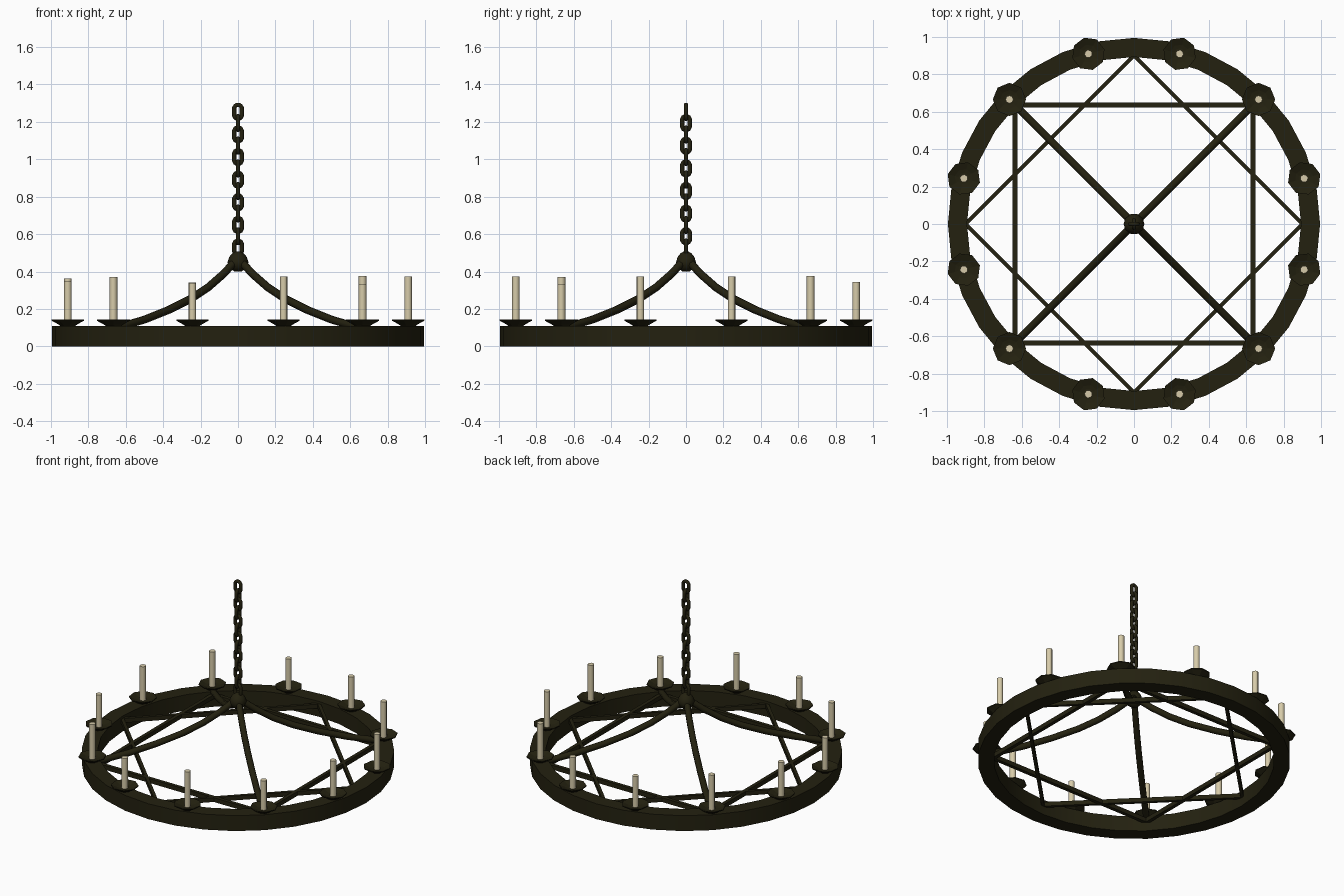
import bpy, bmesh, math
from mathutils import Vector, Matrix

if "Cube" in bpy.data.objects:
    bpy.data.objects.remove(bpy.data.objects["Cube"])


def material(name, rgb):
    m = bpy.data.materials.new(name)
    m.diffuse_color = (*rgb, 1)
    m.use_nodes = True
    m.node_tree.nodes["Principled BSDF"].inputs["Base Color"].default_value = m.diffuse_color
    return m


IRON = material("dark_iron", (0.017, 0.015, 0.005))
WAX = material("cream_wax", (0.68, 0.60, 0.40))


def finish(name, bm, mat, smooth=False):
    bmesh.ops.recalc_face_normals(bm, faces=bm.faces[:])
    me = bpy.data.meshes.new(name)
    bm.to_mesh(me)
    bm.free()
    me.materials.append(mat)
    ob = bpy.data.objects.new(name, me)
    bpy.context.collection.objects.link(ob)
    if smooth:
        bpy.ops.object.select_all(action='DESELECT')
        ob.select_set(True)
        bpy.context.view_layer.objects.active = ob
        bpy.ops.object.shade_smooth_by_angle(angle=math.radians(50))
    return ob


def lathe(bm, profile, sides, matrix=Matrix(), closed=False):
    """Revolve (radius, z) points about z; open profiles get end caps."""
    rings = []
    for r, z in profile:
        rings.append([bm.verts.new(matrix @ Vector((r * math.cos(t), r * math.sin(t), z)))
                      for t in (2 * math.pi * i / sides for i in range(sides))])
    pairs = list(zip(rings, rings[1:]))
    if closed:
        pairs.append((rings[-1], rings[0]))
    for a, b in pairs:
        for i in range(sides):
            j = (i + 1) % sides
            bm.faces.new((a[i], a[j], b[j], b[i]))
    if not closed:
        bm.faces.new(rings[0])
        bm.faces.new(rings[-1])


def tube(bm, points, radius, sides, side, closed=False):
    """Sweep a round section along planar points; side is the plane normal."""
    pts = [Vector(p) for p in points]
    side = Vector(side).normalized()
    n = len(pts)
    rings = []
    for k, p in enumerate(pts):
        if closed:
            d = pts[(k + 1) % n] - pts[k - 1]
        else:
            d = pts[min(k + 1, n - 1)] - pts[max(k - 1, 0)]
        up = d.normalized().cross(side)
        rings.append([bm.verts.new(p + radius * (math.cos(t) * side + math.sin(t) * up))
                      for t in (2 * math.pi * (i + 0.5) / sides for i in range(sides))])
    pairs = list(zip(rings, rings[1:]))
    if closed:
        pairs.append((rings[-1], rings[0]))
    for a, b in pairs:
        for i in range(sides):
            j = (i + 1) % sides
            bm.faces.new((a[i], a[j], b[j], b[i]))
    if not closed:
        bm.faces.new(rings[0])
        bm.faces.new(rings[-1])


def bar(bm, a, b, width, height):
    """Rectangular bar between two points at the same height."""
    d = b - a
    m = (Matrix.Translation((a + b) / 2)
         @ Matrix.Rotation(math.atan2(d.y, d.x), 4, 'Z')
         @ Matrix.Diagonal((d.length, width, height, 1)))
    bmesh.ops.create_cube(bm, size=1, matrix=m)


# Main wheel rim
bm = bmesh.new()
lathe(bm, [(0.995, 0), (0.995, 0.108), (0.893, 0.108), (0.893, 0)], 32, closed=True)
finish("wheel_rim", bm, IRON, True)

# Two crossed squares of flat brace bars
for name, start, rad, width, height, z in (("square_braces", 45, 0.90, 0.025, 0.03, 0.075),
                                           ("diamond_braces", 0, 0.90, 0.021, 0.03, 0.075)):
    bm = bmesh.new()
    c = [Vector((rad * math.cos(math.radians(start + 90 * i)),
                 rad * math.sin(math.radians(start + 90 * i)), z)) for i in range(4)]
    for i in range(4):
        bar(bm, c[i], c[(i + 1) % 4], width, height)
    finish(name, bm, IRON)

# Four curved arms from hub to rim
curve = [(0.01, 0.46), (0.08, 0.385), (0.16, 0.315), (0.25, 0.255),
         (0.37, 0.195), (0.5, 0.143), (0.645, 0.10)]
bm = bmesh.new()
for sx in (-1, 1):
    for sy in (-1, 1):
        tube(bm, [(sx * d, sy * d, z) for d, z in curve], 0.021, 8, (sy, -sx, 0))
finish("curved_arms", bm, IRON, True)

# Central hub
bm = bmesh.new()
lathe(bm, [(0.02, 0.400), (0.045, 0.420), (0.056, 0.45), (0.047, 0.478),
           (0.03, 0.498), (0.012, 0.508)], 10)
finish("hub", bm, IRON, True)

# Chain of alternating oval links
bm = bmesh.new()
for k in range(13):
    zc = 1.254 - 0.0605 * k
    ax = Vector((1, 0, 0)) if k % 2 == 0 else Vector((0, 1, 0))
    nrm = Vector((0, 1, 0)) if k % 2 == 0 else Vector((1, 0, 0))
    pts = []
    for i in range(12):
        t = 2 * math.pi * (i + 0.5) / 12
        straight = 0.017 if math.sin(t) > 0 else -0.017
        pts.append(ax * 0.021 * math.cos(t)
                   + Vector((0, 0, zc + straight + 0.021 * math.sin(t))))
    tube(bm, pts, 0.012, 8, nrm, True)
finish("chain", bm, IRON, True)

# Drip cups and candles, every 30 degrees from 15, with uneven candle tops
tops = [0.373, 0.375, 0.345, 0.34, 0.37, 0.363,
        0.35, 0.37, 0.338, 0.373, 0.33, 0.373]
cups, candles = bmesh.new(), bmesh.new()
for i, top in enumerate(tops):
    a = math.radians(15 + 30 * i)
    m = Matrix.Translation((0.942 * math.cos(a), 0.942 * math.sin(a), 0)) @ Matrix.Rotation(a, 4, 'Z')
    lathe(cups, [(0.035, 0.105), (0.052, 0.117), (0.089, 0.137), (0.089, 0.143),
                 (0.05, 0.128), (0.03, 0.124)], 8, m)
    lathe(candles, [(0.021, 0.12), (0.021, top)], 8, m)
finish("drip_cups", cups, IRON)
finish("candles", candles, WAX, True)
